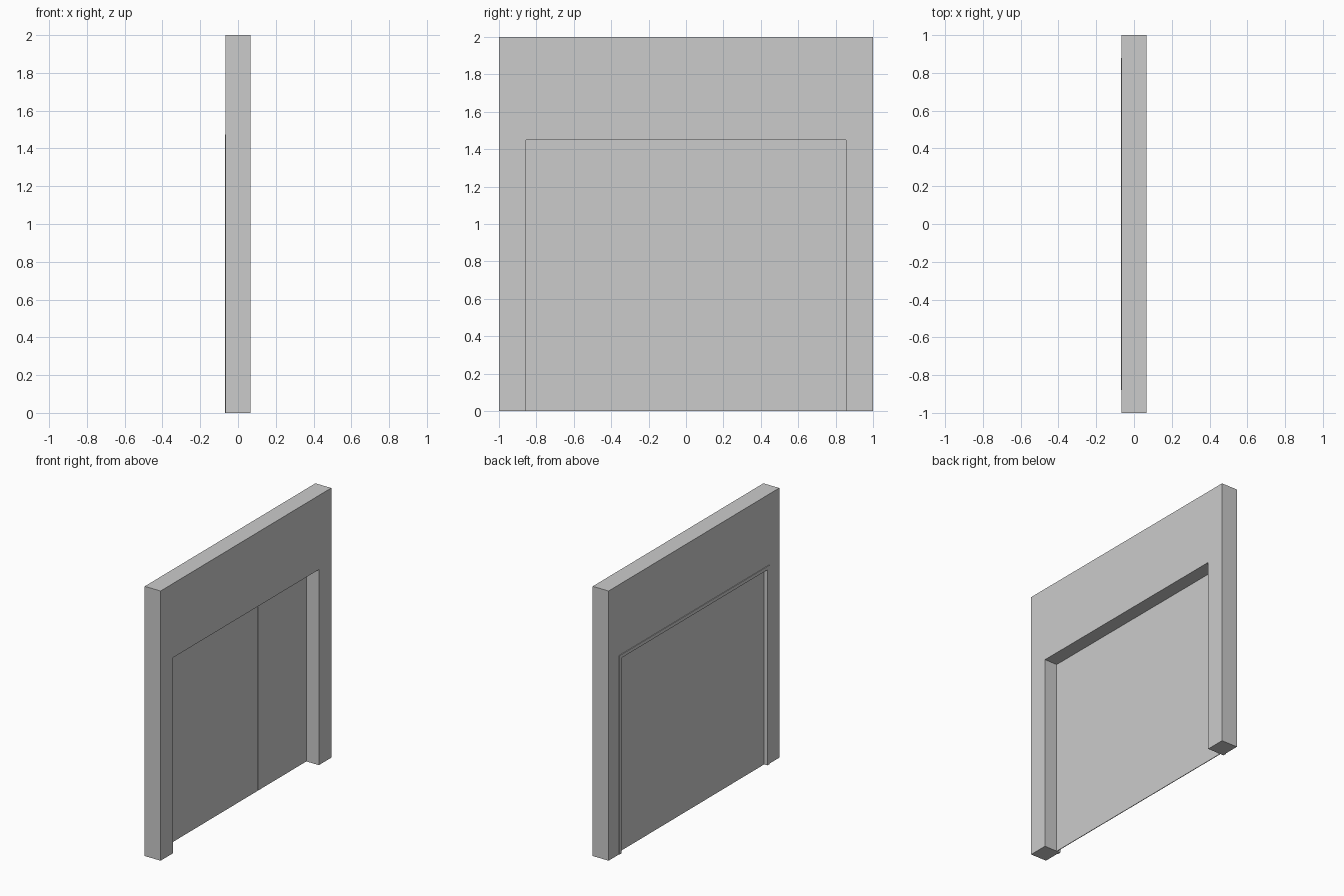
import bpy, bmesh

if "Cube" in bpy.data.objects:
    bpy.data.objects.remove(bpy.data.objects["Cube"])

HALF_OPEN, OPEN_TOP = 0.855, 1.45


def portal(name, x0, x1, half_w, top, half_in, top_in):
    """Upside-down U profile in the YZ plane, extruded along X."""
    pts = [(-half_w, 0), (-half_w, top), (half_w, top), (half_w, 0),
           (half_in, 0), (half_in, top_in), (-half_in, top_in), (-half_in, 0)]
    bm = bmesh.new()
    face = bm.faces.new([bm.verts.new((x0, y, z)) for y, z in pts])
    res = bmesh.ops.extrude_face_region(bm, geom=[face])
    verts = [v for v in res["geom"] if isinstance(v, bmesh.types.BMVert)]
    bmesh.ops.translate(bm, verts=verts, vec=(x1 - x0, 0, 0))
    bmesh.ops.recalc_face_normals(bm, faces=bm.faces)
    return to_object(bm, name)


def box(name, lo, hi):
    bm = bmesh.new()
    bmesh.ops.create_cube(bm, size=1)
    for v in bm.verts:
        v.co = [(a + b) / 2 + c * (b - a) for a, b, c in zip(lo, hi, v.co)]
    return to_object(bm, name)


def to_object(bm, name):
    mesh = bpy.data.meshes.new(name)
    bm.to_mesh(mesh)
    bm.free()
    ob = bpy.data.objects.new(name, mesh)
    bpy.context.collection.objects.link(ob)
    return ob


# Wall with the doorway
portal("wall", -0.065, 0.065, 1.0, 2.0, HALF_OPEN, OPEN_TOP)

# Thin trim around the doorway on the outer side
portal("door_trim", -0.07, -0.065, 0.88, 1.475, HALF_OPEN, OPEN_TOP)

# Three door panels with hairline joints
width = 2 * HALF_OPEN / 3
gap = 0.002
for i in range(3):
    y = -HALF_OPEN + i * width
    box(f"door_panel_{i + 1}",
        (-0.043, y + (gap if i else 0), 0.0),
        (-0.038, y + width - (gap if i < 2 else 0), OPEN_TOP))

# Recessed backing strips behind the joints
for i, y in enumerate((-width / 2, width / 2)):
    box(f"joint_strip_{i + 1}", (-0.042, y - gap, 0.0), (-0.039, y + gap, OPEN_TOP))
